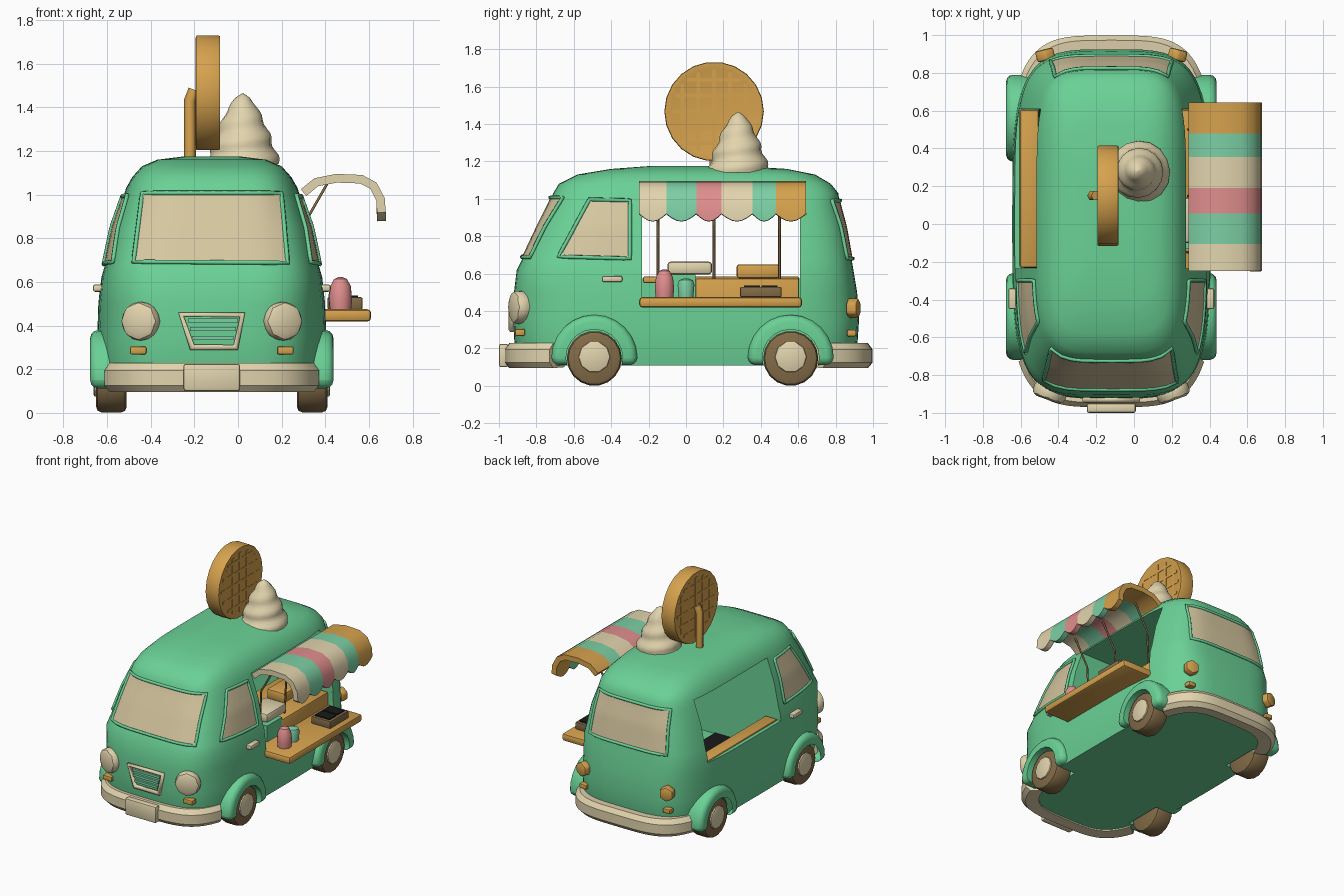
import bpy, bmesh, math
from mathutils import Vector, Matrix
from mathutils.bvhtree import BVHTree

old = bpy.data.objects.get("Cube")
if old:
    bpy.data.objects.remove(old, do_unlink=True)

CX = -0.12  # centre line of the van


def material(name, rgb):
    m = bpy.data.materials.new(name)
    m.use_nodes = True
    m.diffuse_color = (*rgb, 1)
    m.node_tree.nodes["Principled BSDF"].inputs["Base Color"].default_value = (*rgb, 1)
    return m


GREEN = material("green paint", (.145, .64, .305))
CREAM = material("cream", (.76, .66, .42))
GLASS = material("window tan", (.67, .57, .35))
WOOD = material("golden wafer", (.67, .36, .075))
PINK = material("pink", (.74, .27, .265))
MINT = material("mint", (.2, .62, .37))
BROWN = material("dark brown", (.23, .15, .065))
BLACK = material("black", (.01, .01, .01))


def build(name, bm, mat, recalc=True):
    if recalc:
        bmesh.ops.recalc_face_normals(bm, faces=bm.faces)
    me = bpy.data.meshes.new(name)
    bm.to_mesh(me)
    bm.free()
    me.materials.append(mat)
    ob = bpy.data.objects.new(name, me)
    bpy.context.collection.objects.link(ob)
    return ob


def bevel(ob, width, segments=2):
    m = ob.modifiers.new("bevel", "BEVEL")
    m.width, m.segments, m.limit_method = width, segments, "ANGLE"
    return ob


def add_box(bm, x, y, z):
    size = Matrix.Diagonal((x[1] - x[0], y[1] - y[0], z[1] - z[0], 1))
    mid = Matrix.Translation((sum(x) / 2, sum(y) / 2, sum(z) / 2))
    bmesh.ops.create_cube(bm, size=1, matrix=mid @ size)


def box(name, x, y, z, mat, round_by=0):
    bm = bmesh.new()
    add_box(bm, x, y, z)
    ob = build(name, bm, mat)
    return bevel(ob, round_by) if round_by else ob


def disc(name, centre, r, depth, mat, sides=20, axis="Y", turn=0, round_by=0):
    bm = bmesh.new()
    rot = Matrix.Rotation(math.pi / 2, 4, "Y" if axis == "X" else "X")
    mtx = Matrix.Translation(centre) @ Matrix.Rotation(turn, 4, "Z") @ rot
    bmesh.ops.create_cone(bm, cap_ends=True, segments=sides, radius1=r, radius2=r, depth=depth, matrix=mtx)
    ob = build(name, bm, mat)
    return bevel(ob, round_by) if round_by else ob


def skin(bm, rings, closed=True):
    rows = [[bm.verts.new(p) for p in ring] for ring in rings]
    n = len(rows[0])
    for a, b in zip(rows, rows[1:]):
        for i in range(n if closed else n - 1):
            j = (i + 1) % n
            bm.faces.new((a[i], a[j], b[j], b[i]))
    if closed:
        bm.faces.new(rows[0])
        bm.faces.new(rows[-1])


def face_toward(bm, outward):
    # Turn an open sheet so that its front looks along the outward direction
    bm.normal_update()
    if sum(f.normal.dot(outward) for f in bm.faces) < 0:
        bmesh.ops.reverse_faces(bm, faces=bm.faces)


def lathe(name, x, y, profile, mat, sides=14, wave=lambda a, z: 1):
    bm = bmesh.new()
    angles = [math.tau * i / sides for i in range(sides)]
    skin(bm, [[(x + r * wave(a, z) * math.cos(a), y + r * wave(a, z) * math.sin(a), z)
               for a in angles] for r, z in profile])
    return build(name, bm, mat)


def tube(name, pts, r, mat, cyclic=False):
    cu = bpy.data.curves.new(name, "CURVE")
    cu.dimensions, cu.bevel_depth, cu.bevel_resolution = "3D", r, 1
    cu.use_fill_caps = True
    sp = cu.splines.new("POLY")
    sp.points.add(len(pts) - 1)
    for p, co in zip(sp.points, pts):
        p.co = (*co, 1)
    sp.use_cyclic_u = cyclic
    cu.materials.append(mat)
    bpy.context.collection.objects.link(bpy.data.objects.new(name, cu))


def cut(ob, cutter):
    m = ob.modifiers.new("cut", "BOOLEAN")
    m.object, m.operation, m.solver = cutter, "DIFFERENCE", "EXACT"
    cutter.hide_render = True
    cutters.add(cutter)


def plan(t, hw, hl, power=4):
    c, s = math.cos(t), math.sin(t)
    f = 2 / power
    return math.copysign(abs(c) ** f * hw, c), math.copysign(abs(s) ** f * hl, s)


cutters = set()

# Body: rounded-rectangle sections stacked by height (z, half width, front, back)
levels = [(.11, .505, -.89, .89), (.2, .52, -.915, .915), (.35, .525, -.925, .925),
          (.5, .52, -.92, .915), (.62, .507, -.905, .895), (.68, .49, -.875, .885),
          (.85, .455, -.795, .855), (.98, .41, -.73, .82), (1.03, .393, -.71, .815),
          (1.08, .365, -.68, .775), (1.13, .32, -.58, .69), (1.16, .25, -.4, .54),
          (1.175, .13, -.2, .3)]
bm = bmesh.new()
rings = []
for z, hw, f, b in levels:
    pts = [plan(math.tau * i / 64, hw, (b - f) / 2, 4 if z < .6 else 4.6) for i in range(64)]
    rings.append([(CX + x, y + (f + b) / 2, z) for x, y in pts])
skin(bm, rings)
bmesh.ops.recalc_face_normals(bm, faces=bm.faces)
surface = BVHTree.FromBMesh(bm)
body = build("body", bm, GREEN)

# Serving hatch through both sides, with a hollow galley
SERVE = (-.235, .61)
cut(body, box("galley_cutter", (CX - .46, CX + .46), SERVE, (.33, .6), GREEN))
cut(body, box("hatch_cutter", (-1, 1), SERVE, (.575, 1.02), GREEN))
cut(body, box("hatch_sill_cutter", (0, 1), (-.234, .609), (.44, .7), GREEN))


# Windows: thin plates that follow the body, each in a slim painted frame
def window(name, corners, axis, sign):
    a, b, c, d = [Vector(p) for p in corners]
    n = 12
    bm = bmesh.new()
    rows = []
    out = Vector((0, sign, 0)) if axis == "Y" else Vector((sign, 0, 0))
    for i in range(n + 1):
        row = []
        for j in range(n + 1):
            p = a.lerp(b, j / n).lerp(d.lerp(c, j / n), i / n)
            spot = Vector((p.x, 0, p.y)) if axis == "Y" else Vector((0, p.x, p.y))
            hit, normal, _, _ = surface.ray_cast(spot + out * 3, -out)
            row.append(hit + normal * .006)
        rows.append(row)
    skin(bm, rows, closed=False)
    face_toward(bm, out)
    build(name, bm, GLASS, recalc=False)
    rim = rows[0][:-1] + [r[-1] for r in rows[:-1]] + rows[-1][:0:-1] + [r[0] for r in rows[:0:-1]]
    tube(name + "_frame", rim, .011, GREEN, True)


window("windshield", ((-.475, .69), (.225, .685), (.195, 1.005), (-.435, 1.005)), "Y", -1)
window("rear_window", ((-.44, .68), (.2, .68), (.175, .99), (-.415, .99)), "Y", 1)
for side, sx in (("right", -1), ("left", 1)):
    window(side + "_door_window", ((-.68, .69), (-.3, .68), (-.3, .99), (-.515, .995)), "X", sx)
    xs = sorted((CX + sx * .49, CX + sx * .545))
    box(side + "_door_handle", xs, (-.45, -.34), (.555, .588), CREAM, .01)
    # Wheels, wells and fenders
    for end, y in (("front", -.49), ("rear", .56)):
        tag = f"{side}_{end}_"
        well = disc(tag + "well_cutter", (CX + sx * .53, y, .15), .152, .32, GREEN, 20, "X")
        cut(body, well)
        bm = bmesh.new()
        mtx = Matrix.Translation((CX + sx * .47, y, .15)) @ Matrix.Rotation(math.pi / 2, 4, "Y")
        bmesh.ops.create_cone(bm, cap_ends=True, segments=24, radius1=.23, radius2=.23, depth=.175, matrix=mtx)
        bmesh.ops.bisect_plane(bm, geom=bm.verts[:] + bm.edges[:] + bm.faces[:],
                               plane_co=(0, 0, .112), plane_no=(0, 0, -1), clear_outer=True)
        bmesh.ops.holes_fill(bm, edges=[e for e in bm.edges if e.is_boundary])
        fender = bevel(build(tag + "fender", bm, GREEN), .045, 3)
        cut(fender, well)
        disc(tag + "tire", (CX + sx * .46, y, .147), .147, .14, BROWN, 18, "X", 0, .025)
        disc(tag + "hubcap", (CX + sx * .53, y, .155), .085, .022, CREAM, 10, "X", 0, .008)
    # Lamps
    disc(side + "_headlight", (CX + sx * .325, -.89, .42), .095, .085, CREAM, 8, "Y", sx * .35, .03)
    box(side + "_indicator", sorted((CX + sx * .3, CX + sx * .375)), (-.915, -.86), (.268, .305), WOOD, .008)
    disc(side + "_tail_light", (CX + sx * .35, .895, .415), .056, .06, WOOD, 6, "Y", -sx * .25, .012)
    box(side + "_rear_reflector", sorted((CX + sx * .32, CX + sx * .38)), (.86, .91), (.265, .3), WOOD, .008)

# Bumpers swept round the nose and tail
section = [(-.05, .1), (.03, .095), (.055, .125), (.055, .195), (.03, .228), (-.05, .222)]
for name, start, hl in (("front_bumper", math.pi, .915), ("rear_bumper", 0, .943)):
    bm = bmesh.new()
    rings = []
    for i in range(31):
        t = start + .6 + (math.pi - 1.2) * i / 30
        ring = []
        for off, z in section:
            x, y = plan(t, .485 + off, hl + off)
            ring.append((CX + x, y, z))
        rings.append(ring)
    skin(bm, rings)
    build(name, bm, CREAM)
box("number_plate", (-.25, .01), (-1, -.95), (.1, .225), CREAM, .012)

# Grille
frame = [(-.26, .45), (.02, .45), (-.01, .3), (-.21, .3)]
tube("grille_frame", [(x, -.93, z) for x, z in frame], .018, CREAM, True)
for i in range(3):
    z = .335 + .04 * i
    box(f"grille_bar_{i + 1}", (-.21 - i * .01, -.02 + i * .01), (-.94, -.91), (z, z + .018), MINT)

# Galley: sill shelf, inner counter, dark floor and goods
box("sill_shelf", (-.605, -.505), (-.23, .605), (.55, .585), WOOD, .01)
box("galley_floor", (-.579, -.08), (-.234, .609), (.331, .338), BLACK)
box("inner_counter", (-.08, .335), (.05, .605), (.336, .575), WOOD, .012)
box("cash_stand", (.1, .335), (-.13, .05), (.336, .595), GREEN)
box("cash_box", (.13, .315), (-.1, .14), (.595, .665), CREAM, .02)
box("bread_box", (.05, .2), (.27, .5), (.575, .65), WOOD, .015)

# Serving counter with goods
box("serving_counter", (.25, .61), (-.25, .62), (.418, .475), WOOD, .018)
lathe("sauce_bottle", .47, -.115, [(.048, .47), (.053, .52), (.047, .58), (.03, .613), (.01, .622)], PINK)
lathe("mint_cup", .46, 0, [(.04, .47), (.046, .54), (.038, .565), (.01, .575)], MINT)
box("grill_tray", (.41, .57), (.29, .51), (.475, .53), BROWN, .006)
for i in range(2):
    y = .31 + i * .095
    box(f"grill_plate_{i + 1}", (.43, .55), (y, y + .085), (.526, .538), BLACK)

# Striped awning with a scalloped lip
slope = [(.288, 1.025), (.35, 1.075), (.45, 1.095), (.57, 1.09), (.635, 1.055), (.672, .985), (.677, .92)]
edges = [-.25, -.105, .055, .19, .355, .48, .642]
for k, mat in enumerate((CREAM, MINT, PINK, CREAM, MINT, WOOD)):
    bm = bmesh.new()
    rows = []
    for j in range(7):
        u = j / 6
        y = edges[k] + (edges[k + 1] - edges[k]) * u
        dip = .04 * math.sin(math.pi * u)
        rows.append([(x, y, z - (dip if i == len(slope) - 1 else 0)) for i, (x, z) in enumerate(slope)])
    skin(bm, rows, closed=False)
    face_toward(bm, Vector((0, 0, 1)))
    stripe = build(f"awning_stripe_{k + 1}", bm, mat, recalc=False)
    solid = stripe.modifiers.new("thickness", "SOLIDIFY")
    solid.thickness, solid.offset = .04, -1
for i, y in enumerate((-.15, .15, .5)):
    tube(f"awning_pole_{i + 1}", [(.42, y, 1.07), (.3, y, .86), (.28, y, .46)], .007, BROWN)

# Rooftop wafer: recessed faces with a raised lattice
wy, wz, wr = .15, 1.467, .266
bm = bmesh.new()
mtx = Matrix.Translation((-.138, wy, wz)) @ Matrix.Rotation(math.pi / 2, 4, "Y")
bmesh.ops.create_cone(bm, cap_ends=True, segments=22, radius1=wr, radius2=wr, depth=.118, matrix=mtx)
caps = [f for f in bm.faces if len(f.verts) > 4]
bmesh.ops.inset_individual(bm, faces=caps, thickness=.035, depth=-.01)
bevel(build("wafer_sign", bm, WOOD), .012)
bm = bmesh.new()
for i in range(-2, 3):
    d = i * .085
    half = math.sqrt(.225 ** 2 - d * d)
    add_box(bm, (-.19, -.086), (wy + d - .01, wy + d + .01), (wz - half, wz + half))
    add_box(bm, (-.1895, -.0865), (wy - half, wy + half), (wz + d - .01, wz + d + .01))
build("wafer_lattice", bm, WOOD)
tube("wafer_stick", [(-.22, wy, 1.13), (-.22, wy, 1.43), (-.2, wy, 1.48)], .028, WOOD)

# Whipped cream swirl
swirl = [(.168 * (1 - i / 16) ** .62 + .002, 1.14 + .325 * i / 16) for i in range(17)]
lathe("cream_swirl", .022, .28, swirl, CREAM, 16, lambda a, z: 1 + .06 * math.sin(a - math.tau * z / .1))

# Apply modifiers, then smooth shading with crisp edges
meshes = [o for o in bpy.context.scene.objects if o.type == "MESH" and o not in cutters]
for ob in meshes:
    bpy.ops.object.select_all(action="DESELECT")
    ob.select_set(True)
    bpy.context.view_layer.objects.active = ob
    for m in list(ob.modifiers):
        bpy.ops.object.modifier_apply(modifier=m.name)
    bpy.ops.object.shade_smooth_by_angle(angle=math.radians(35))
for c in cutters:
    bpy.data.objects.remove(c, do_unlink=True)
